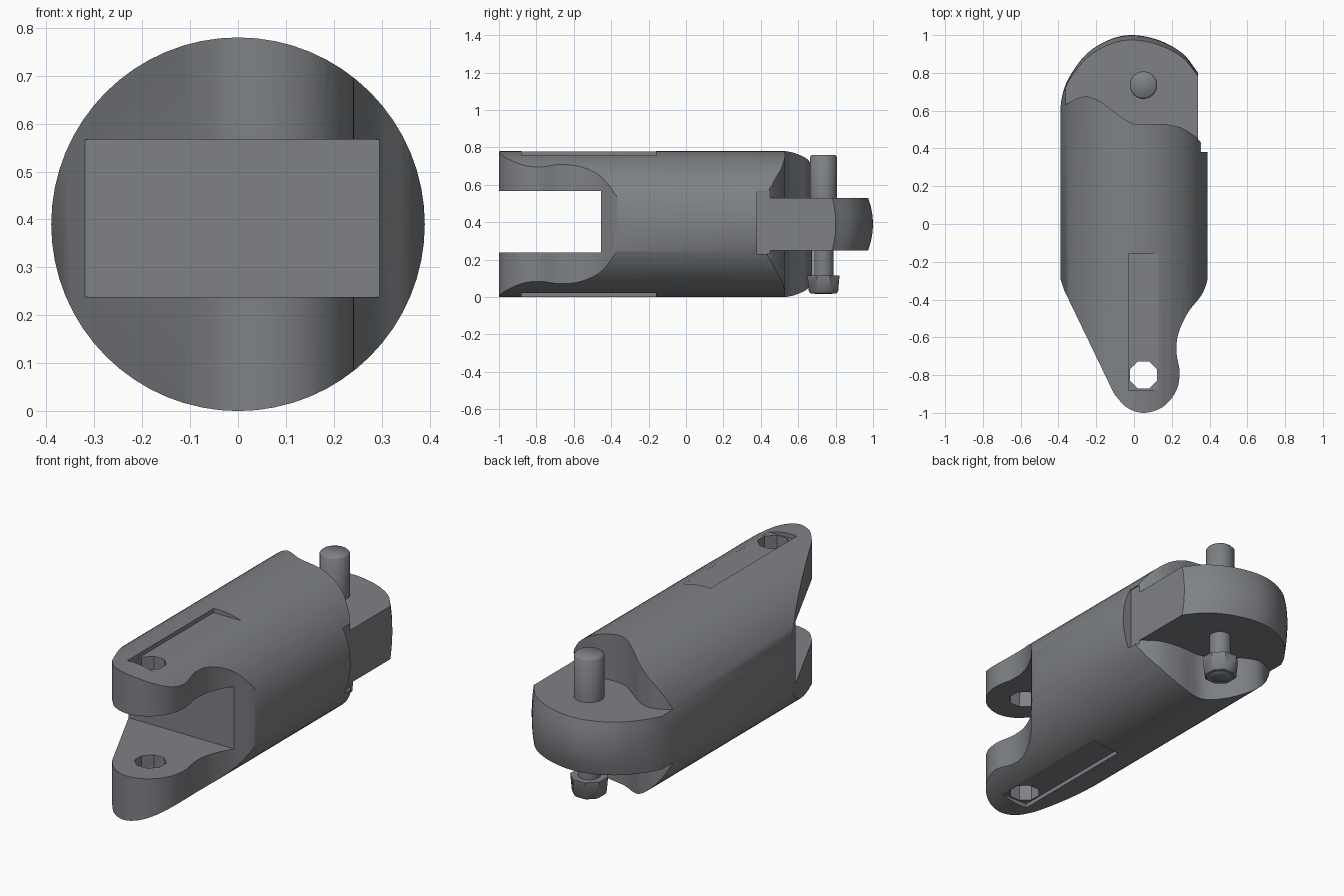
import bpy, bmesh, math
from mathutils import Vector

if "Cube" in bpy.data.objects:
    bpy.data.objects.remove(bpy.data.objects["Cube"])

R = 0.39          # barrel radius, also the height of its axis
PX = 0.05         # x of the pin and of the fork hole

steel = bpy.data.materials.new("grey steel")
steel.diffuse_color = (0.21, 0.22, 0.235, 1)
steel.use_nodes = True
steel.node_tree.nodes["Principled BSDF"].inputs["Base Color"].default_value = steel.diffuse_color


def smooth(pts, n=5):
    """Open Catmull-Rom curve through the points."""
    p = [Vector(q) for q in pts]
    p = [2 * p[0] - p[1]] + p + [2 * p[-1] - p[-2]]
    out = []
    for a, b, c, d in zip(p, p[1:], p[2:], p[3:]):
        for i in range(n):
            t = i / n
            out.append(0.5 * (2 * b + (c - a) * t + (2 * a - 5 * b + 4 * c - d) * t * t
                              + (3 * b - a - 3 * c + d) * t ** 3))
    return out + [p[-2]]


def loft(name, rings):
    """Closed solid through equal-length rings of 3D points."""
    bm = bmesh.new()
    rows = [[bm.verts.new(p) for p in ring] for ring in rings]
    n = len(rows[0])
    for lo, hi in zip(rows, rows[1:]):
        for i in range(n):
            j = (i + 1) % n
            bm.faces.new((lo[i], lo[j], hi[j], hi[i]))
    bm.faces.new(rows[0][::-1])
    bm.faces.new(rows[-1])
    bmesh.ops.recalc_face_normals(bm, faces=bm.faces)
    me = bpy.data.meshes.new(name)
    bm.to_mesh(me)
    bm.free()
    ob = bpy.data.objects.new(name, me)
    bpy.context.collection.objects.link(ob)
    me.materials.append(steel)
    return ob


def prism(name, outline, z0, z1):
    return loft(name, [[(x, y, z) for x, y in outline] for z in (z0, z1)])


def box(name, x0, x1, y0, y1, z0, z1):
    return prism(name, [(x0, y0), (x1, y0), (x1, y1), (x0, y1)], z0, z1)


def turned(name, profile, sides, x, y):
    """Upright turned part from (radius, z) pairs."""
    ang = [2 * math.pi * (i + 0.5) / sides for i in range(sides)]
    return loft(name, [[(x + r * math.cos(a), y + r * math.sin(a), z) for a in ang]
                       for r, z in profile])


def boolean(ob, tool, op):
    mod = ob.modifiers.new(op, 'BOOLEAN')
    mod.operation, mod.object, mod.solver = op, tool, 'EXACT'
    bpy.context.view_layer.objects.active = ob
    bpy.ops.object.modifier_apply(modifier=mod.name)
    bpy.data.objects.remove(tool)


def finish(ob, angle):
    bpy.ops.object.select_all(action='DESELECT')
    ob.select_set(True)
    bpy.context.view_layer.objects.active = ob
    bpy.ops.object.shade_smooth_by_angle(angle=math.radians(angle))


# Body outline seen from above: rounded fork end, shoulder, wavy rear edge
fork = smooth([(-0.105, -0.9), (-0.04, -0.97), (0.05, -1.0), (0.15, -0.97), (0.22, -0.89),
               (0.242, -0.79), (0.225, -0.68), (0.235, -0.58), (0.285, -0.47),
               (0.355, -0.38), (0.385, -0.31), (0.40, -0.24)])
rear = smooth([(0.33, 0.46), (0.25, 0.51), (0.14, 0.53), (0.0, 0.53), (-0.1, 0.59),
               (-0.18, 0.65), (-0.26, 0.675), (-0.34, 0.645), (-0.40, 0.60)])
body = prism("coupling_body", fork + [Vector((0.40, 0.38))] + rear
             + [Vector((-0.40, -0.26)), Vector((-0.37, -0.35))], -0.05, 0.83)

# Fork slot and recess beside the tongue
boolean(body, box("slot_cutter", -0.6, 0.6, -1.1, -0.455, 0.238, 0.567), 'DIFFERENCE')
boolean(body, box("recess_cutter", 0.34, 0.6, 0.38, 0.8, 0.23, 0.57), 'DIFFERENCE')

# Rear tongue with a slightly bulged end
end = smooth([(0.34, 0.80), (0.26, 0.90), (0.14, 0.97), (0.0, 1.0), (-0.12, 0.98),
              (-0.24, 0.91), (-0.33, 0.80), (-0.375, 0.70), (-0.392, 0.60)])
tongue = [Vector((-0.392, 0.40)), Vector((0.0, 0.33)), Vector((0.34, 0.36))] + end
rings = []
for i in range(7):
    t = i / 3 - 1
    rings.append([(x, y - 0.026 * t * t * max(0, (y - 0.4) / 0.6), 0.39 + 0.14 * t)
                  for x, y in tongue])
boolean(body, loft("rear_tongue", rings), 'UNION')

# Trim everything to a round barrel
circle = [(R * math.cos(2 * math.pi * i / 64), R * math.sin(2 * math.pi * i / 64))
          for i in range(64)]
barrel = loft("barrel_trim", [[(x, y, z + R) for x, z in circle] for y in (-1.1, 1.1)])
boolean(body, barrel, 'INTERSECT')

# Shallow flats around the hole above and below, then the hole itself
for z0, z1 in ((0.757, 0.9), (-0.1, 0.023)):
    boolean(body, box("flat_cutter", -0.03, 0.13, -0.88, -0.16, z0, z1), 'DIFFERENCE')
boolean(body, turned("hole_cutter", [(0.078, -0.2), (0.078, 1.0)], 8, PX, -0.8), 'DIFFERENCE')
finish(body, 35)

# Hinge pin through the tongue, with a collar at its lower end
pin = turned("hinge_pin", [(0.045, 0.015), (0.055, 0.022), (0.055, 0.27), (0.073, 0.5),
                           (0.073, 0.75), (0.064, 0.76)], 20, PX, 0.735)
finish(pin, 50)
collar = turned("pin_collar", [(0.075, 0.02), (0.085, 0.03), (0.093, 0.115), (0.05, 0.115)],
                8, PX, 0.735)
finish(collar, 40)
